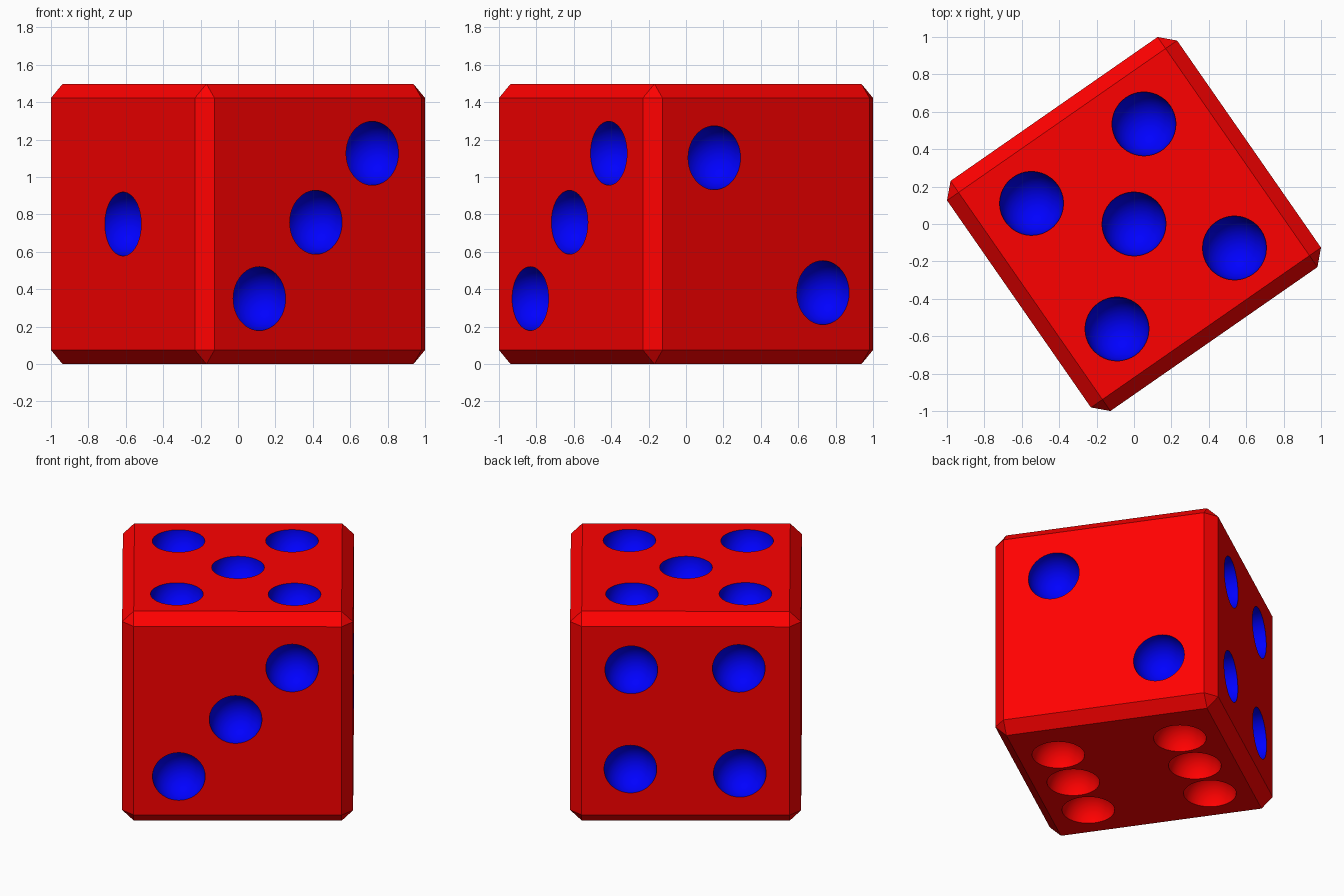
import bpy, bmesh
from math import radians
from mathutils import Vector, Matrix

if "Cube" in bpy.data.objects:
    bpy.data.objects.remove(bpy.data.objects["Cube"])

H = 0.749          # half side of the cube
CHAMFER = 0.075
PIP_R = 0.171
TURN = radians(34.8)


def material(name, color):
    m = bpy.data.materials.new(name)
    m.diffuse_color = color
    m.use_nodes = True
    m.node_tree.nodes["Principled BSDF"].inputs["Base Color"].default_value = m.diffuse_color
    return m


red = material("red", (1, 0, 0, 1))
blue = material("blue", (0, 0, 1, 1))


def new_object(name, bm):
    mesh = bpy.data.meshes.new(name)
    bm.to_mesh(mesh)
    bm.free()
    ob = bpy.data.objects.new(name, mesh)
    bpy.context.collection.objects.link(ob)
    mesh.materials.append(red)
    mesh.materials.append(blue)
    return ob


# Chamfered cube body
bm = bmesh.new()
bmesh.ops.create_cube(bm, size=2 * H)
bmesh.ops.bevel(bm, geom=bm.edges[:], offset=CHAMFER, segments=1,
                profile=0.5, affect='EDGES')
die = new_object("die_body", bm)

# Pip layout per face: normal, two in-plane axes, pip centres, material slot
X, Y, Z = Vector((1, 0, 0)), Vector((0, 1, 0)), Vector((0, 0, 1))
faces = [
    (-X, Y, Z, [(0, 0)], 1),
    (X, Y, Z, [(-.336, .354), (.371, -.367)], 1),
    (-Y, X, Z, [(.354, .378), (-.013, .009), (-.381, -.399)], 1),
    (Y, X, Z, [(.352, .364), (-.345, .375), (.358, -.346), (-.352, -.375)], 1),
    (Z, X, Y, [(.349, .409), (-.387, .403), (0, 0), (.368, -.412), (-.395, -.409)], 1),
    (-Z, X, Y, [(u, v) for u in (.343, -.026, -.398) for v in (-.415, .402)], 0),
]

# Spheres that hollow out the pips
bm = bmesh.new()
for n, a, b, spots, slot in faces:
    rot = n.to_track_quat('Z', 'Y').to_matrix().to_4x4()
    for u, v in spots:
        before = set(bm.faces)
        bmesh.ops.create_uvsphere(
            bm, u_segments=48, v_segments=25, radius=PIP_R,
            matrix=Matrix.Translation(n * H + a * u + b * v) @ rot)
        for f in set(bm.faces) - before:
            f.material_index = slot
cutter = new_object("pip_cutter", bm)
cutter.hide_render = True

# Carve the pips, keeping the colour of each hollow
mod = die.modifiers.new("pips", 'BOOLEAN')
mod.operation = 'DIFFERENCE'
mod.solver = 'EXACT'
mod.object = cutter
bpy.context.view_layer.objects.active = die
die.select_set(True)
bpy.ops.object.modifier_apply(modifier=mod.name)
bpy.data.objects.remove(cutter)

# Stand on the ground, turned about the vertical
die.data.transform(Matrix.Translation((0, 0, H)) @ Matrix.Rotation(TURN, 4, 'Z'))
bpy.ops.object.shade_smooth_by_angle(angle=radians(30))
